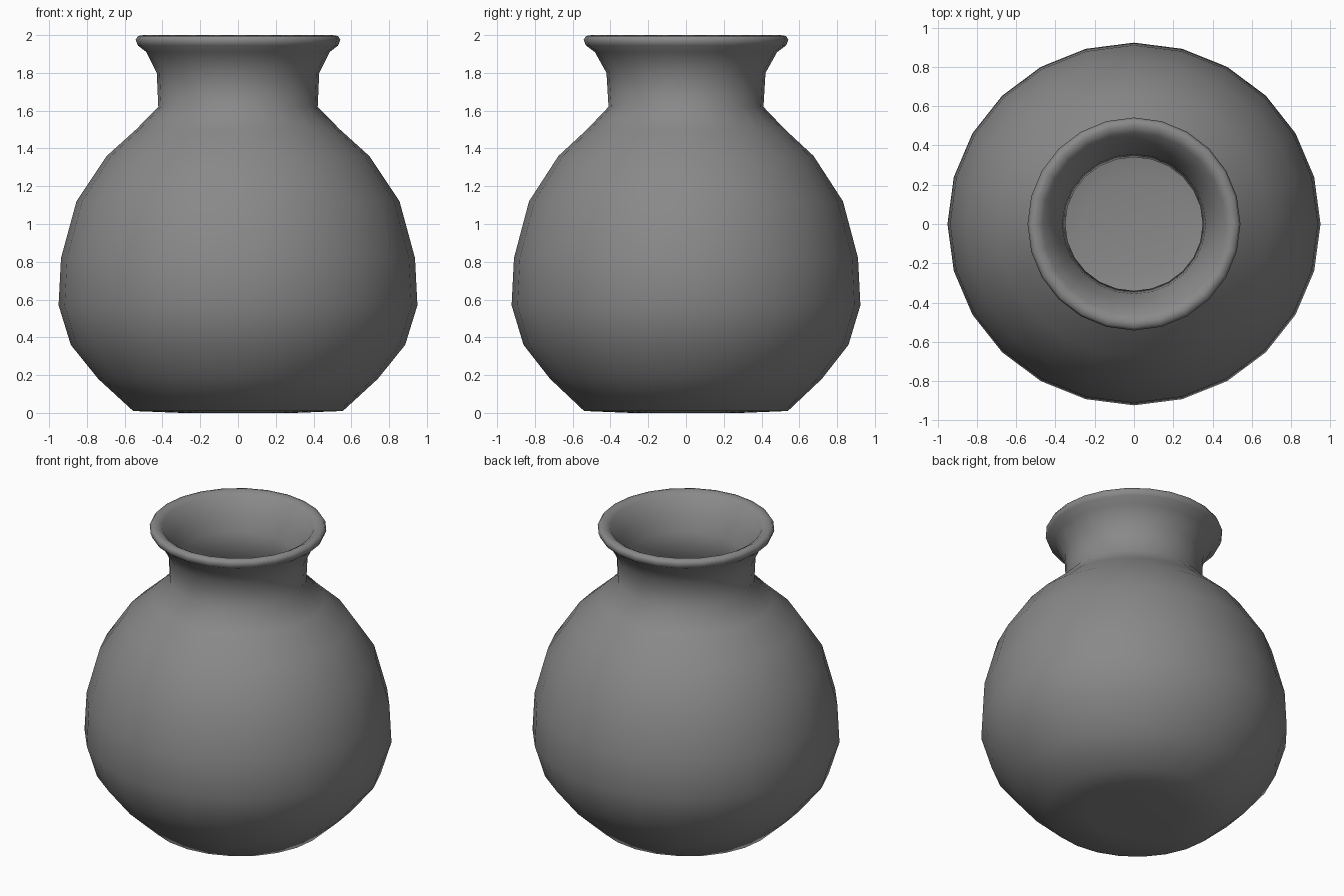
import bpy, bmesh, math

cube = bpy.data.objects.get("Cube")
if cube:
    bpy.data.objects.remove(cube)

clay = bpy.data.materials.new("grey_clay")
clay.use_nodes = True
grey = (0.25, 0.25, 0.25, 1)
clay.diffuse_color = grey
clay.node_tree.nodes["Principled BSDF"].inputs["Base Color"].default_value = grey

SIDES = 24

# radius and height, from the underside up the outside, over the rim, down the inside
base = [(0, 0.0), (0.3, 0.0), (0.555, 0.01)]
belly = [(0.74, 0.18), (0.885, 0.36), (0.95, 0.57), (0.937, 0.82),
         (0.855, 1.12), (0.695, 1.36), (0.54, 1.5), (0.422, 1.62)]
neck = [(0.43, 1.8), (0.485, 1.91)]
lip = [(0.53, 1.945), (0.542, 1.975), (0.53, 1.995), (0.5, 2.0), (0.465, 1.98)]
throat = [(0.41, 1.88), (0.365, 1.78), (0.35, 1.64)]
hollow = [(0.48, 1.46), (0.63, 1.32), (0.79, 1.09), (0.87, 0.81),
          (0.88, 0.58), (0.82, 0.39), (0.69, 0.23), (0.5, 0.1), (0.26, 0.07), (0, 0.06)]
profile = base + belly + neck + lip + throat + hollow

# turn the profile round the upright axis
bm = bmesh.new()
verts = [bm.verts.new((r, 0, z)) for r, z in profile]
edges = [bm.edges.new(pair) for pair in zip(verts, verts[1:])]
bmesh.ops.spin(bm, geom=verts + edges, cent=(0, 0, 0), axis=(0, 0, 1),
               angle=math.tau, steps=SIDES, use_duplicate=False)
bmesh.ops.remove_doubles(bm, verts=bm.verts, dist=0.001)

# the body is slightly narrower front to back, the lip is round
for v in bm.verts:
    blend = min(max((v.co.z - 1.75) / 0.2, 0), 1)
    v.co.y *= 0.972 + 0.028 * blend

bmesh.ops.recalc_face_normals(bm, faces=bm.faces)
for f in bm.faces:
    f.smooth = True

mesh = bpy.data.meshes.new("vase")
bm.to_mesh(mesh)
bm.free()
mesh.materials.append(clay)
bpy.context.collection.objects.link(bpy.data.objects.new("vase", mesh))
